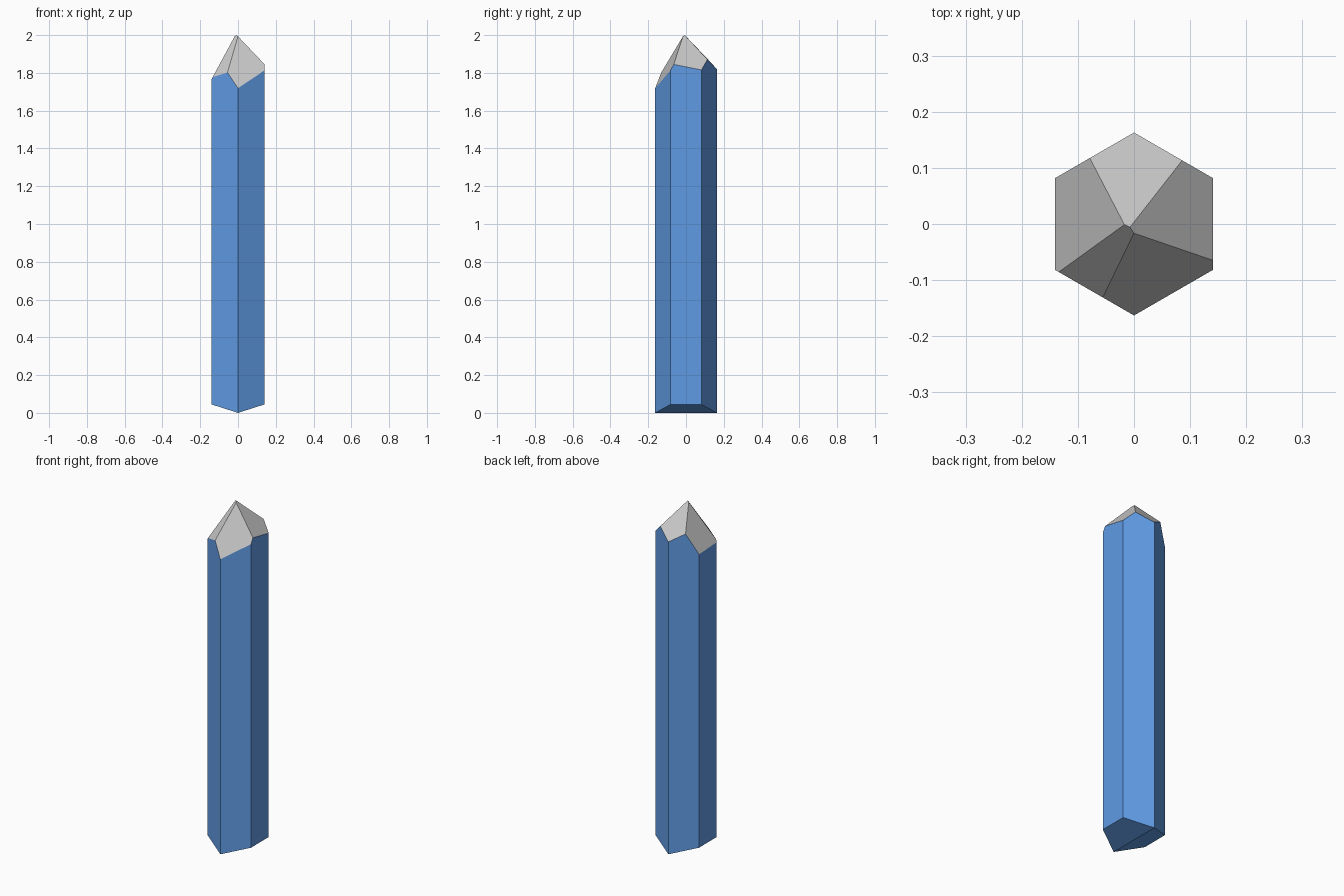
import bpy
import bmesh
import math
from mathutils import Vector

cube = bpy.data.objects.get("Cube")
if cube:
    bpy.data.objects.remove(cube, do_unlink=True)


def make_material(name, color):
    mat = bpy.data.materials.new(name)
    mat.use_nodes = True
    mat.diffuse_color = color
    mat.node_tree.nodes["Principled BSDF"].inputs["Base Color"].default_value = color
    return mat


def cut(bm, height, slope_x, slope_y, upper=True):
    """Trim everything beyond the plane z = height + slope_x * x + slope_y * y."""
    normal = Vector((-slope_x, -slope_y, 1)) * (1 if upper else -1)
    geom = bm.verts[:] + bm.edges[:] + bm.faces[:]
    bmesh.ops.bisect_plane(bm, geom=geom, dist=1e-6, clear_outer=True,
                           plane_co=(0, 0, height), plane_no=normal)
    rim = [e for e in bm.edges if e.is_boundary]
    bmesh.ops.holes_fill(bm, edges=rim, sides=0)


# Overlong hexagonal shaft with a corner facing the front
bm = bmesh.new()
corners = [math.radians(60 * i - 90) for i in range(6)]
base = bm.faces.new([bm.verts.new((0.163 * math.cos(a), 0.163 * math.sin(a), -0.5))
                     for a in corners])
column = bmesh.ops.extrude_face_region(bm, geom=[base], use_keep_orig=True)
top_verts = [g for g in column["geom"] if isinstance(g, bmesh.types.BMVert)]
bmesh.ops.translate(bm, verts=top_verts, vec=(0, 0, 3))
bmesh.ops.recalc_face_normals(bm, faces=bm.faces[:])

# Uneven pointed tip: height on the axis, slope in x, slope in y
tip_planes = [
    (2.024, -0.41, 1.87),
    (2.013, 1.0, 1.186),
    (2.027, 1.9, -0.06),
    (1.993, -0.02, -1.06),
    (1.990, -1.12, -0.2),
]
for plane in tip_planes:
    cut(bm, *plane)

# Wedge-shaped foot with its ridge running front to back
for side in (-1, 1):
    cut(bm, 0, side * 0.32, 0, upper=False)

# Tip facets face upward and get the second colour
bmesh.ops.recalc_face_normals(bm, faces=bm.faces[:])
for f in bm.faces:
    f.material_index = 1 if f.normal.z > 0.1 else 0
    f.smooth = False

mesh = bpy.data.meshes.new("crystal_shaft")
bm.to_mesh(mesh)
bm.free()
mesh.materials.append(make_material("blue", (0.117, 0.328, 0.776, 1)))
mesh.materials.append(make_material("light grey", (0.58, 0.58, 0.58, 1)))
obj = bpy.data.objects.new("crystal_shaft", mesh)
bpy.context.collection.objects.link(obj)
